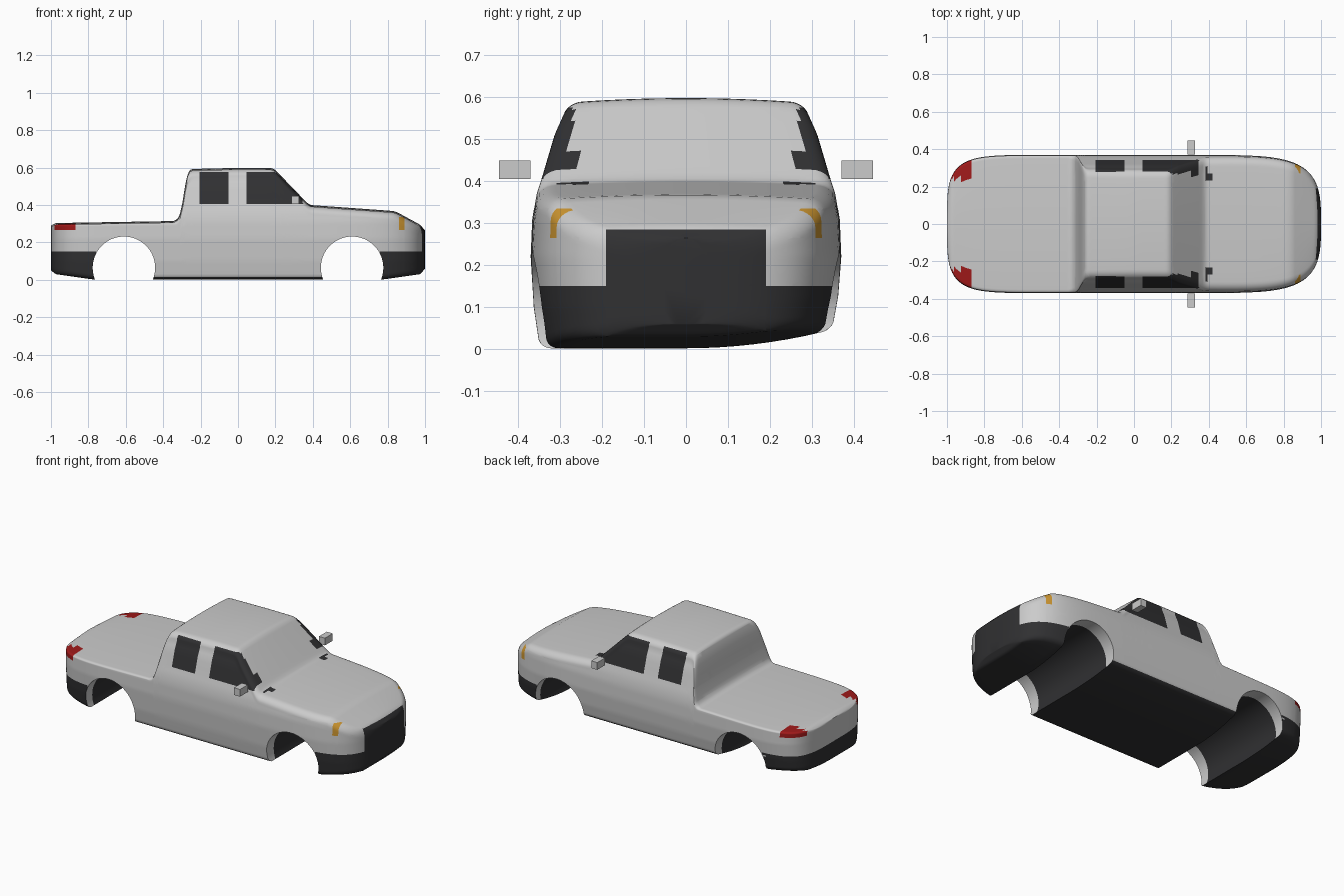
import bpy, bmesh, math
from mathutils import Matrix, Vector

if "Cube" in bpy.data.objects:
    bpy.data.objects.remove(bpy.data.objects["Cube"])


def interp(x, pts):
    if x <= pts[0][0]:
        return pts[0][1]
    for (a, u), (b, v) in zip(pts, pts[1:]):
        if x <= b:
            return u + (v - u) * (x - a) / (b - a)
    return pts[-1][1]


# Side-view top line, underside line, and the inward lean of the sides
TOP = [(-1, .285), (-.985, .303), (-.335, .314), (-.305, .345), (-.275, .57),
       (-.255, .592), (0, .598), (.19, .597), (.38, .40), (.84, .367), (.985, .288), (1, .255)]
BOTTOM = [(-1, .05), (-.975, .03), (-.78, .002), (.78, .002), (.975, .03), (1, .06)]
LEAN = [(0, .94), (.1, .98), (.22, 1), (.31, .99), (.36, .965), (.4, .93), (.5, .85), (.57, .765)]
TOP_ROUND = [(-.35, .018), (-.27, .05), (1, .05)]


def top_z(x):
    return sum(interp(x + d * .004, TOP) for d in range(-4, 5)) / 9


def half_width(x):
    n, e = (7, .3) if x > 0 else (10, .25)
    return .37 * (1 - abs(x) ** n) ** e


def half_section(x):
    """Outline from bottom centre round the side to top centre."""
    w, zb, zt = half_width(x), interp(x, BOTTOM), top_z(x)
    rb, rt = .03, interp(x, TOP_ROUND)
    wb, wt = w * interp(zb + rb, LEAN), w * interp(zt - rt, LEAN)
    cb, ct = min(rb, wb * .5), min(rt, wt * .5)
    pts = [((wb - cb) * i / 8, zb) for i in range(8)]
    for i in range(5):
        a = math.pi / 2 * i / 5
        pts.append((wb - cb + cb * math.sin(a), zb + rb - rb * math.cos(a)))
    for i in range(22):
        z = zb + rb + (zt - rt - zb - rb) * i / 22
        pts.append((w * interp(z, LEAN), z))
    for i in range(7):
        a = math.pi / 2 * i / 7
        pts.append((wt - ct + ct * math.cos(a), zt - .008 - (rt - .008) * (1 - math.sin(a))))
    for i in range(9):
        f = 1 - i / 8
        pts.append(((wt - ct) * f, zt - .008 * f * f))
    return pts


def raised(y, z, zb):
    # underside sweeps up slightly towards +y
    if y <= 0:
        return z
    return z + .05 * (y / .37) ** 2 * max(0, 1 - (z - zb) / .22)


# Body: loft of cross-sections along the length
raw = [.9998 * math.sin(math.pi / 2 * (i / 40 - 1)) for i in range(81)]
raw += [-.36 + .009 * i for i in range(17)] + [.15 + .011 * i for i in range(27)]
xs = []
for x in sorted(raw):
    if not xs or x - xs[-1] > .003 or abs(x) > .98:
        xs.append(x)
bm = bmesh.new()
rings = []
for x in xs:
    half = half_section(x)
    zb = interp(x, BOTTOM)
    loop = half + [(-y, z) for y, z in half[-2:0:-1]]
    rings.append([bm.verts.new((x, y, raised(y, z, zb))) for y, z in loop])
for a, b in zip(rings, rings[1:]):
    for i in range(len(a)):
        j = (i + 1) % len(a)
        bm.faces.new((a[i], a[j], b[j], b[i]))
bm.faces.new(rings[0])
bm.faces.new(rings[-1])

# Clean borders for the coloured panels
AXES = {'x': Vector((1, 0, 0)), 'y': Vector((0, 1, 0)), 'z': Vector((0, 0, 1))}
for axis, values in {'x': (-.87, -.205, -.05, .045, .86, .89), 'y': (-.19, .19),
                     'z': (.15, .265, .285, .335, .405, .575)}.items():
    for v in values:
        bmesh.ops.bisect_plane(bm, geom=bm.verts[:] + bm.edges[:] + bm.faces[:], dist=1e-5,
                               plane_co=AXES[axis] * v, plane_no=AXES[axis])
bmesh.ops.recalc_face_normals(bm, faces=bm.faces[:])
mesh = bpy.data.meshes.new("truck_body")
bm.to_mesh(mesh)
bm.free()
body = bpy.data.objects.new("truck_body", mesh)
bpy.context.collection.objects.link(body)
bpy.context.view_layer.objects.active = body
body.select_set(True)

# Wheel arches cut right through
ARCH_Z, ARCH_R, ARCHES = .064, .167, (-.61, .61)
for x in ARCHES:
    cm = bmesh.new()
    bmesh.ops.create_cone(cm, cap_ends=True, segments=64, radius1=ARCH_R, radius2=ARCH_R, depth=1.2,
                          matrix=Matrix.Translation((x, 0, ARCH_Z)) @ Matrix.Rotation(math.pi / 2, 4, 'X'))
    for y in (-.29, .29):
        bmesh.ops.bisect_plane(cm, geom=cm.verts[:] + cm.edges[:] + cm.faces[:],
                               plane_co=(0, y, 0), plane_no=(0, 1, 0))
    me = bpy.data.meshes.new("arch_cutter")
    cm.to_mesh(me)
    cm.free()
    cutter = bpy.data.objects.new("arch_cutter", me)
    cutter.hide_render = True
    bpy.context.collection.objects.link(cutter)
    mod = body.modifiers.new("arch", 'BOOLEAN')
    mod.operation, mod.solver, mod.object = 'DIFFERENCE', 'EXACT', cutter
    bpy.ops.object.modifier_apply(modifier=mod.name)
    bpy.data.objects.remove(cutter)


# Panel colours
def material(name, rgb):
    m = bpy.data.materials.new(name)
    m.diffuse_color = (*rgb, 1)
    m.use_nodes = True
    m.node_tree.nodes["Principled BSDF"].inputs["Base Color"].default_value = m.diffuse_color
    return m


mesh.materials.clear()
mesh.materials.append(None)
for m in (material("dark_trim", (.03, .03, .032)), material("amber", (.6, .3, .03)),
          material("red", (.35, .01, .01))):
    mesh.materials.append(m)


def panel(c, n):
    x, y, z = c.x, abs(c.y), c.z
    for ax in ARCHES:
        if abs(math.hypot(x - ax, z - ARCH_Z) - ARCH_R) < .003 and abs(n.y) < .05 and n.x * (x - ax) <= 0:
            return 1 if y < .29 else 0
    if n.z < -.6 and z < .1:
        return 1                                        # underside
    if abs(x) > .77 and z < .15:
        return 1                                        # bumpers
    if x > .9 and y < .19 and z < .285:
        return 1                                        # grille
    if .405 < z < .575 and y > .268 and (-.205 < x < -.05 or .045 < x < .35):
        return 1                                        # side windows
    if .38 < x < .425 and .22 < y < .22 + (.44 - x) * 1.4 and z > .35:
        return 1                                        # cowl vents
    if .86 < x < .89 and .265 < z < .335 and y > .27:
        return 2                                        # indicators
    if x < -.87 and .265 < z < .303 and y > .24:
        return 3                                        # tail lamps
    return 0


for p in mesh.polygons:
    p.material_index = panel(p.center, p.normal)
bpy.ops.object.shade_smooth_by_angle(angle=math.radians(40))

# Door mirrors
for side, s in (("left", 1), ("right", -1)):
    bpy.ops.mesh.primitive_cube_add(size=1, location=(.305, s * .408, .427))
    mirror = bpy.context.object
    mirror.name = side + "_door_mirror"
    mirror.scale = (.04, .075, .044)
